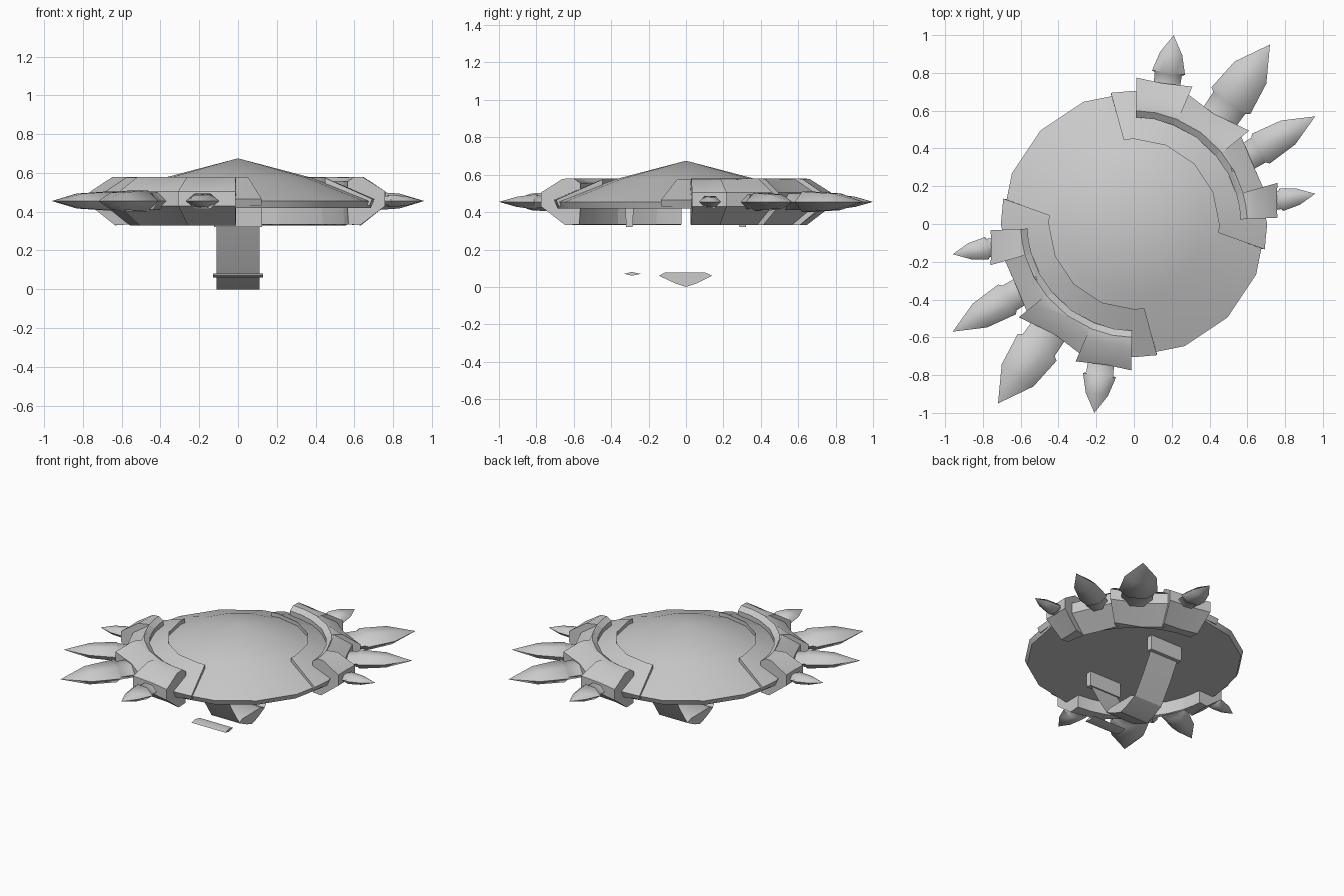
import bpy, bmesh, math
from mathutils import Vector

if "Cube" in bpy.data.objects:
    bpy.data.objects.remove(bpy.data.objects["Cube"])

grey = bpy.data.materials.new("light_grey")
grey.diffuse_color = (0.6, 0.6, 0.6, 1)
grey.use_nodes = True
grey.node_tree.nodes["Principled BSDF"].inputs["Base Color"].default_value = grey.diffuse_color


def finish(name, bm, angle=35):
    bmesh.ops.recalc_face_normals(bm, faces=bm.faces)
    mesh = bpy.data.meshes.new(name)
    bm.to_mesh(mesh)
    bm.free()
    mesh.materials.append(grey)
    ob = bpy.data.objects.new(name, mesh)
    bpy.context.collection.objects.link(ob)
    bpy.context.view_layer.objects.active = ob
    ob.select_set(True)
    bpy.ops.object.shade_smooth_by_angle(angle=math.radians(angle))
    ob.select_set(False)
    return ob


def loft(name, loops, angle=35, closed=True, caps=True):
    """Skin a list of point loops; a one-point loop makes a tip."""
    bm = bmesh.new()
    rows = [[bm.verts.new(p) for p in loop] for loop in loops]
    for a, b in zip(rows, rows[1:]):
        n = max(len(a), len(b))
        for i in range(n if closed else n - 1):
            j = (i + 1) % n
            if len(a) == 1:
                bm.faces.new((a[0], b[j], b[i]))
            elif len(b) == 1:
                bm.faces.new((a[i], a[j], b[0]))
            else:
                bm.faces.new((a[i], a[j], b[j], b[i]))
    if caps:
        for row in (rows[0], rows[-1]):
            if len(row) > 2:
                bm.faces.new(row)
    return finish(name, bm, angle)


def turned(name, ob):
    """Copy a part half a turn around the centre."""
    copy = bpy.data.objects.new(name, ob.data)
    copy.rotation_euler.z = math.pi
    bpy.context.collection.objects.link(copy)


def polar(r, deg, z):
    a = math.radians(deg)
    return (r * math.cos(a), r * math.sin(a), z)


def circle(r, z):
    return [polar(r, i * 22.5, z) for i in range(16)]


# Shield body: shallow dome with a thin rim and a flat underside
loft("shield_body", [[(0, 0, 0.675)], circle(0.38, 0.575), circle(0.70, 0.455), circle(0.685, 0.42)])

# Raised plates on two sides of the dome
plate = []
for inner, outer in [(97, 100)] + [(a, a) for a in (90, 67.5, 45, 22.5, 0)] + [(-6, -11)]:
    plate.append([polar(0.45, inner, 0.53), polar(0.45, inner, 0.575),
                  polar(0.705, outer, 0.465), polar(0.69, outer, 0.43)])
turned("left_plate", loft("right_plate", plate))


# Armour blocks: each is a list of (angle, outer radius) stations
def section(deg, outer):
    d = outer - 0.77
    profile = [(0.565, 0.42), (0.565, 0.555), (0.60, 0.58), (0.655 + d, 0.578), (0.77 + d, 0.505),
               (0.77 + d, 0.43), (0.64 + d, 0.33), (0.57, 0.335)]
    return [polar(r, deg, z) for r, z in profile]


blocks = [[(89, 0.775), (79, 0.76), (67, 0.79)],
          [(69, 0.75), (54, 0.72), (39, 0.785)],
          [(41, 0.74), (28, 0.705), (16, 0.71)],
          [(16, 0.79), (9, 0.765), (2.5, 0.76)]]
for i, stations in enumerate(blocks, 1):
    ob = loft(f"right_armour_block_{i}", [section(*s) for s in stations])
    turned(f"left_armour_block_{i}", ob)


# Flattened spikes
def spike(name, base, tip, width, thick, mid):
    base, tip = Vector((*base, 0.455)), Vector((*tip, 0.455))
    axis = tip - base
    side = Vector((-axis.y, axis.x, 0)).normalized()
    up = Vector((0, 0, 1))
    loops = []
    for t, s in ((-0.2, 0.8), (0.06, 0.82), (0.1, 1.0), (0.55, mid)):
        ring = [(1, 0), (0.45, 0.8), (-0.45, 0.8), (-1, 0), (-0.45, -0.8), (0.45, -0.8)]
        loops.append([base + axis * t + side * (x * s * width) + up * (z * s * thick) for x, z in ring])
    return loft(name, loops + [[tip]], 50)


spikes = [((0.18, 0.78), (0.21, 1.0), 0.088, 0.05, 0.68),
          ((0.49, 0.62), (0.72, 0.95), 0.125, 0.068, 0.82),
          ((0.64, 0.38), (0.96, 0.57), 0.092, 0.06, 0.80),
          ((0.76, 0.125), (0.96, 0.16), 0.06, 0.04, 0.72)]
for i, s in enumerate(spikes, 1):
    turned(f"left_spike_{i}", spike(f"right_spike_{i}", *s))


# Bars running across, drawn from a side profile
def bar(name, profile, half):
    return loft(name, [[(x, y, z) for y, z in profile] for x in (-half, half)])


# Strap mounts, strap sides, arm pad and hand grip under the shield
for name, s in (("front", -1), ("back", 1)):
    bar(f"{name}_strap_mount", [(s * 0.325, 0.43), (s * 0.32, 0.32), (s * 0.285, 0.32), (s * 0.28, 0.43)], 0.125)
    loft(f"{name}_strap", [[(x, s * y, z) for y, z in ((0.30, 0.33), (0.23, 0.2), (0.14, 0.06))]
                           for x in (-0.11, 0.11)], closed=False, caps=False)
bar("arm_pad", [(-0.11, 0.078), (-0.145, 0.06), (-0.06, 0.02), (0, 0.0), (0.06, 0.02), (0.14, 0.06), (0.10, 0.078)], 0.11)
bar("hand_grip", [(-0.33, 0.07), (-0.29, 0.08), (-0.24, 0.07), (-0.29, 0.06)], 0.13)
